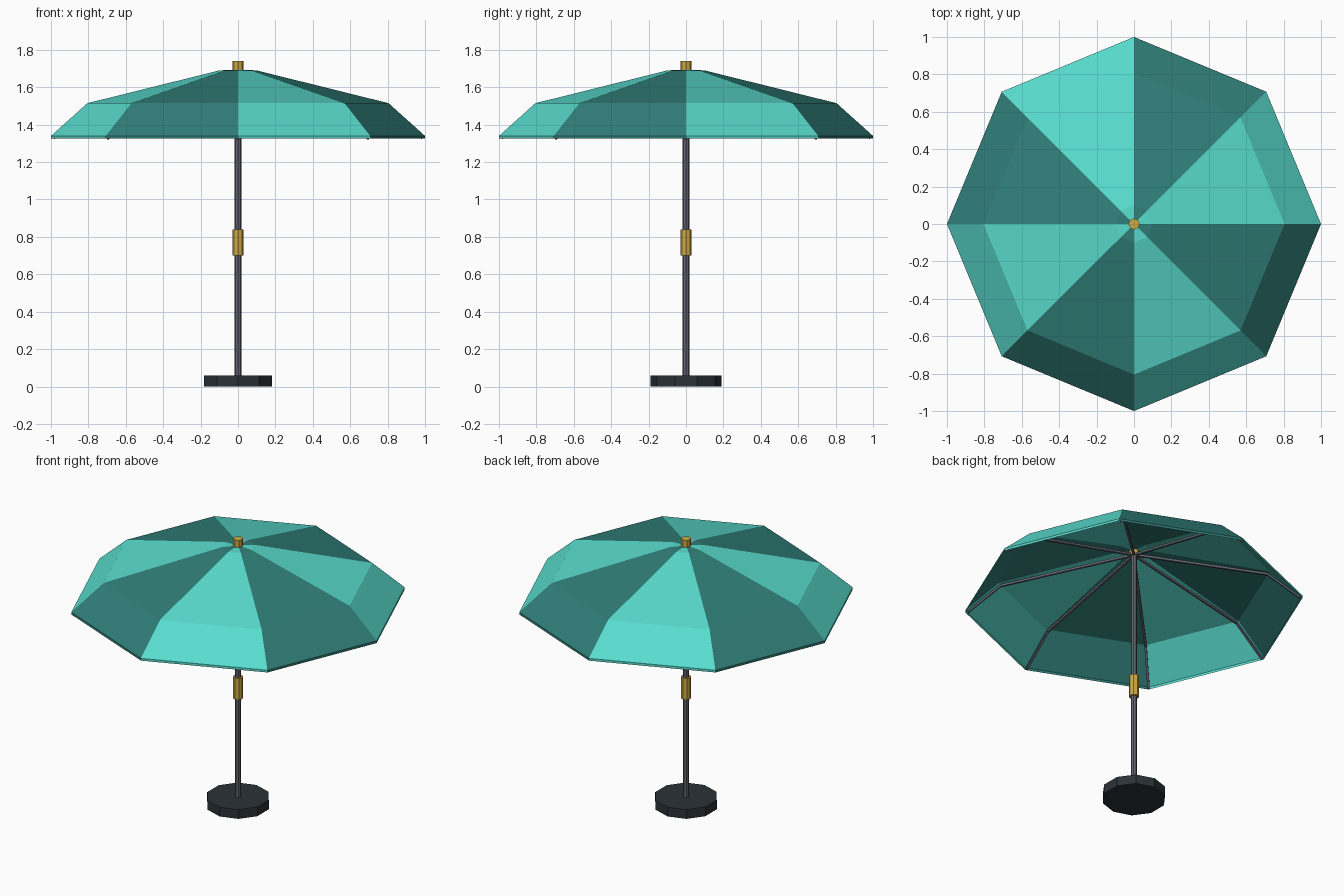
import bpy, bmesh
from math import sin, cos, pi
from mathutils import Vector

cube = bpy.data.objects.get("Cube")
if cube:
    bpy.data.objects.remove(cube)


def material(name, rgb):
    m = bpy.data.materials.new(name)
    m.use_nodes = True
    m.diffuse_color = (*rgb, 1)
    m.node_tree.nodes["Principled BSDF"].inputs["Base Color"].default_value = (*rgb, 1)
    return m


LIGHT = material("light teal fabric", (0.10, 0.72, 0.62))
DARK = material("dark teal fabric", (0.03, 0.21, 0.19))
METAL = material("grey metal", (0.12, 0.13, 0.16))
BRASS = material("brass", (0.62, 0.40, 0.06))
BASE = material("charcoal base", (0.025, 0.032, 0.04))


def finish(name, bm, mats):
    mesh = bpy.data.meshes.new(name)
    bm.normal_update()
    bm.to_mesh(mesh)
    bm.free()
    for m in mats:
        mesh.materials.append(m)
    obj = bpy.data.objects.new(name, mesh)
    bpy.context.collection.objects.link(obj)
    return obj


def cylinder(name, radius, z0, z1, sides, mat):
    bpy.ops.mesh.primitive_cylinder_add(vertices=sides, radius=radius, depth=z1 - z0,
                                        location=(0, 0, (z0 + z1) / 2))
    obj = bpy.context.object
    obj.name = name
    obj.data.materials.append(mat)


# Stand, pole and brass fittings
cylinder("base", 0.19, 0, 0.06, 10, BASE)
cylinder("pole", 0.019, 0.06, 1.68, 8, METAL)
cylinder("crank_sleeve", 0.03, 0.70, 0.84, 8, BRASS)
cylinder("finial", 0.03, 1.66, 1.74, 8, BRASS)

# Canopy: eight panels in alternating colours, with a short hanging rim
profile = [(1, 1.325), (1, 1.34), (0.805, 1.515), (0.1, 1.69)]
bm = bmesh.new()
rings = [[bm.verts.new((r * cos(k * pi / 4), r * sin(k * pi / 4), z)) for k in range(8)]
         for r, z in profile]
apex = bm.verts.new((0, 0, 1.695))
for k in range(8):
    n = (k + 1) % 8
    faces = [bm.faces.new((a[k], a[n], b[n], b[k])) for a, b in zip(rings, rings[1:])]
    faces.append(bm.faces.new((rings[-1][k], rings[-1][n], apex)))
    for f in faces:
        f.material_index = k % 2
finish("canopy", bm, [LIGHT, DARK])

# Ribs: bent square bars under each seam
path = [(0.015, 1.665), (0.79, 1.497), (0.985, 1.327)]
half = 0.007
bm = bmesh.new()
for k in range(8):
    out = Vector((cos(k * pi / 4), sin(k * pi / 4), 0))
    side = Vector((-out.y, out.x, 0)) * half
    up = Vector((0, 0, half))
    loops = [[bm.verts.new(out * r + Vector((0, 0, z)) + s * side + t * up)
              for s, t in ((-1, -1), (1, -1), (1, 1), (-1, 1))] for r, z in path]
    for a, b in zip(loops, loops[1:]):
        for i in range(4):
            j = (i + 1) % 4
            bm.faces.new((a[i], a[j], b[j], b[i]))
    bm.faces.new(loops[0][::-1])
    bm.faces.new(loops[-1])
bmesh.ops.recalc_face_normals(bm, faces=bm.faces)
finish("ribs", bm, [METAL])
